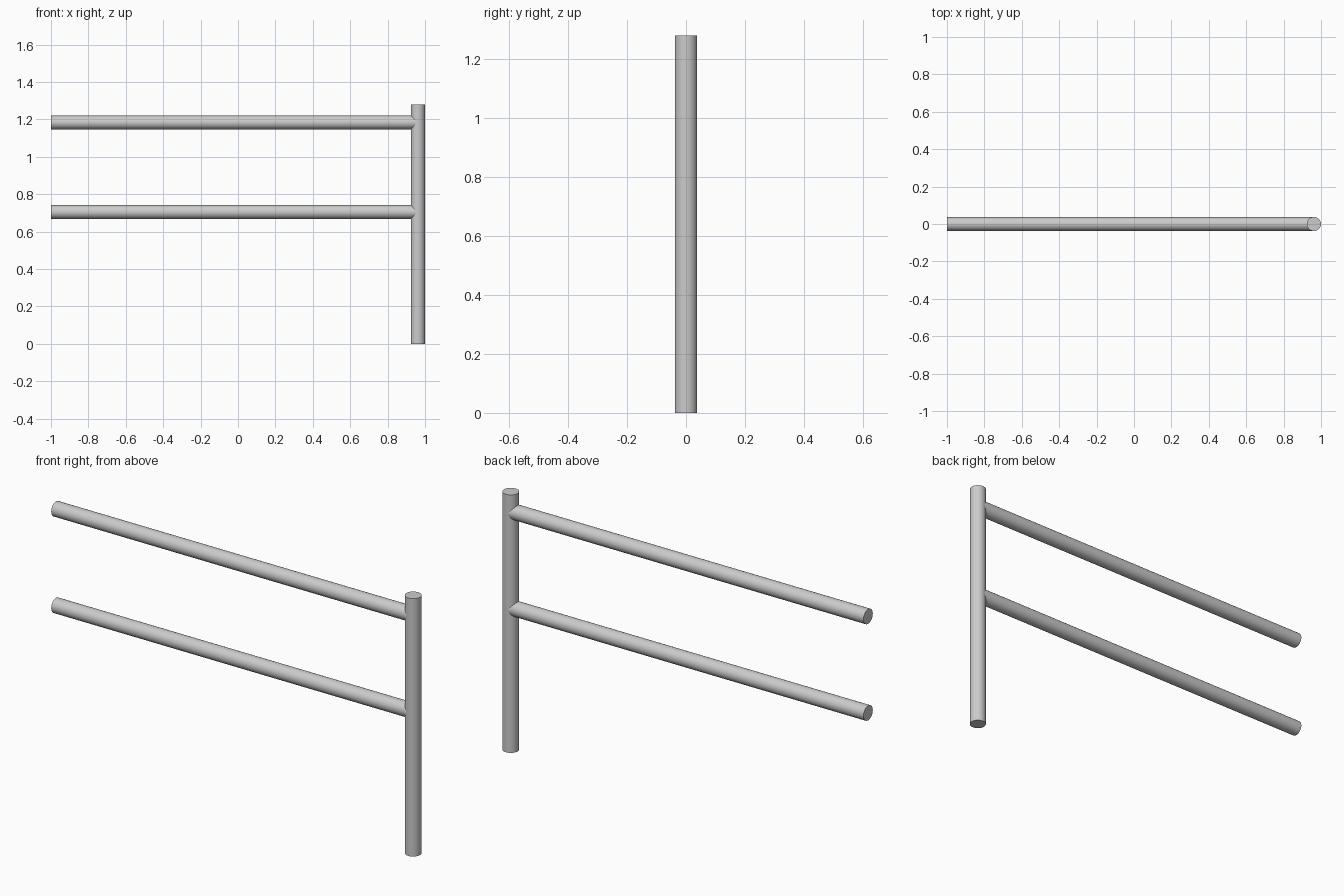
import bpy, math

if "Cube" in bpy.data.objects:
    bpy.data.objects.remove(bpy.data.objects["Cube"])

POST_R, RAIL_R = 0.038, 0.0365
POST_X, POST_H = 1 - POST_R, 1.28


def tube(name, radius, length, location, rotation=(0, 0, 0)):
    bpy.ops.mesh.primitive_cylinder_add(vertices=32, radius=radius, depth=length,
                                        location=location, rotation=rotation)
    obj = bpy.context.object
    obj.name = name
    bpy.ops.object.shade_smooth_by_angle(angle=math.radians(30))
    return obj


# Upright post
tube("post", POST_R, POST_H, (POST_X, 0, POST_H / 2))

# Horizontal rails, running from the open left end into the post centre
for name, z in (("lower_rail", 0.705), ("upper_rail", 1.184)):
    tube(name, RAIL_R, POST_X + 1, ((POST_X - 1) / 2, 0, z), (0, math.pi / 2, 0))
